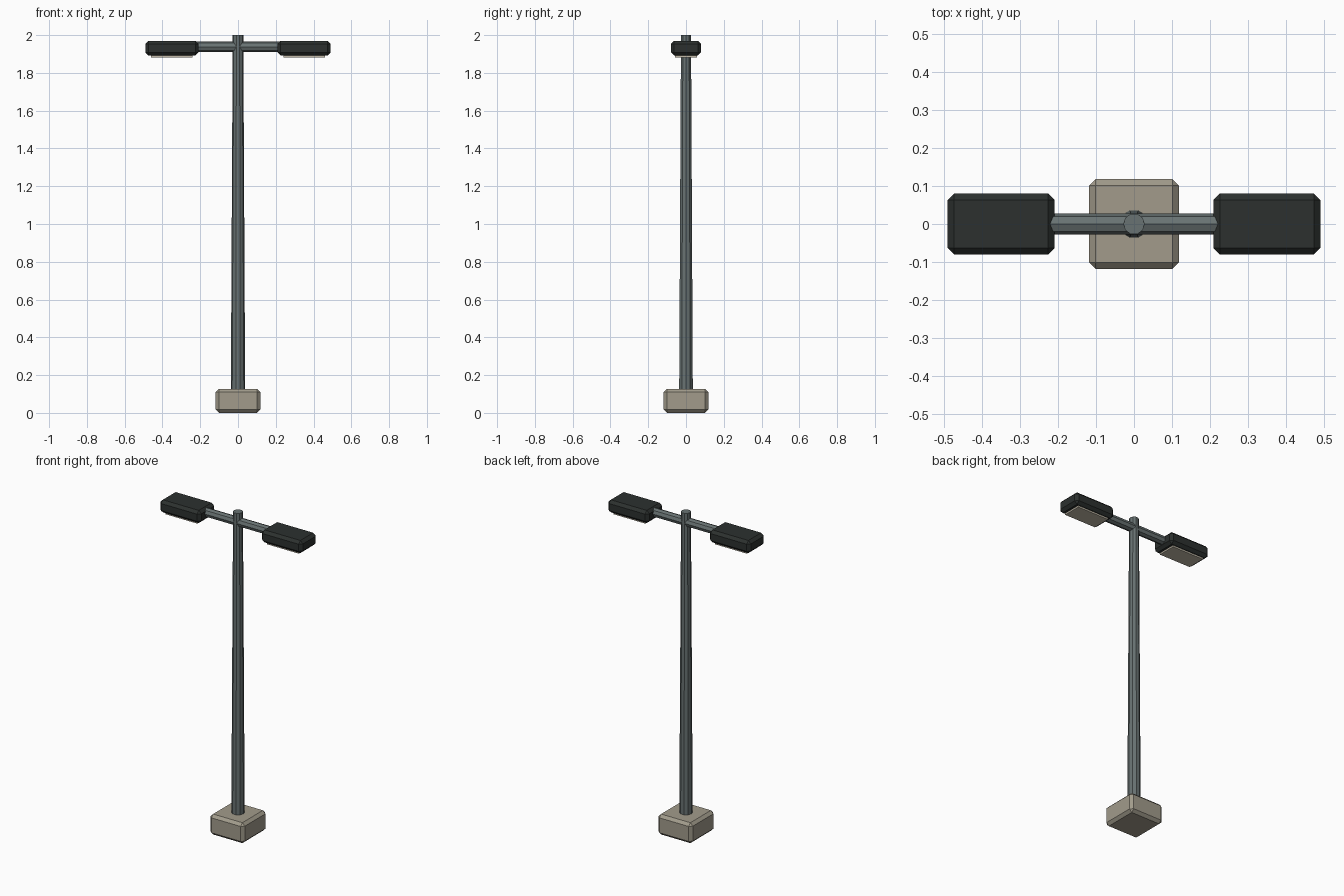
import bpy, math

if "Cube" in bpy.data.objects:
    bpy.data.objects.remove(bpy.data.objects["Cube"])


def material(name, rgb):
    m = bpy.data.materials.new(name)
    m.diffuse_color = (*rgb, 1)
    m.use_nodes = True
    m.node_tree.nodes["Principled BSDF"].inputs["Base Color"].default_value = m.diffuse_color
    return m


CONCRETE = material("concrete", (0.36, 0.33, 0.26))
METAL = material("grey_metal", (0.14, 0.17, 0.17))
HOUSING = material("dark_housing", (0.025, 0.03, 0.028))
LENS = material("lens", (0.55, 0.50, 0.40))


def box(name, center, size, mat, bevel=0.0):
    bpy.ops.mesh.primitive_cube_add(size=1, location=center)
    o = bpy.context.object
    o.name = name
    o.scale = size
    bpy.ops.object.transform_apply(location=False, rotation=False, scale=True)
    o.data.materials.append(mat)
    if bevel:
        b = o.modifiers.new("chamfer", 'BEVEL')
        b.width = bevel
        b.segments = 1
    return o


# Concrete footing
box("footing", (0, 0, 0.0635), (0.236, 0.236, 0.127), CONCRETE, 0.017)

# Tapered pole, a corner facing +x
bpy.ops.mesh.primitive_cone_add(vertices=10, radius1=0.038, radius2=0.028,
                                depth=1.9, location=(0, 0, 1.05),
                                rotation=(0, 0, math.pi / 2))
pole = bpy.context.object
pole.name = "pole"
pole.data.materials.append(METAL)

# Cross arm
bpy.ops.mesh.primitive_cylinder_add(vertices=8, radius=0.027, depth=0.48,
                                    location=(0, 0, 1.938),
                                    rotation=(0, math.pi / 2, 0))
arm = bpy.context.object
arm.name = "cross_arm"
arm.data.materials.append(METAL)

# Lamp heads with lens panels underneath
for side, s in (("left", -1), ("right", 1)):
    box(side + "_lamp_head", (s * 0.35, 0, 1.931), (0.282, 0.16, 0.078),
        HOUSING, 0.017)
    box(side + "_lens", (s * 0.35, 0, 1.889), (0.22, 0.116, 0.014), LENS)
